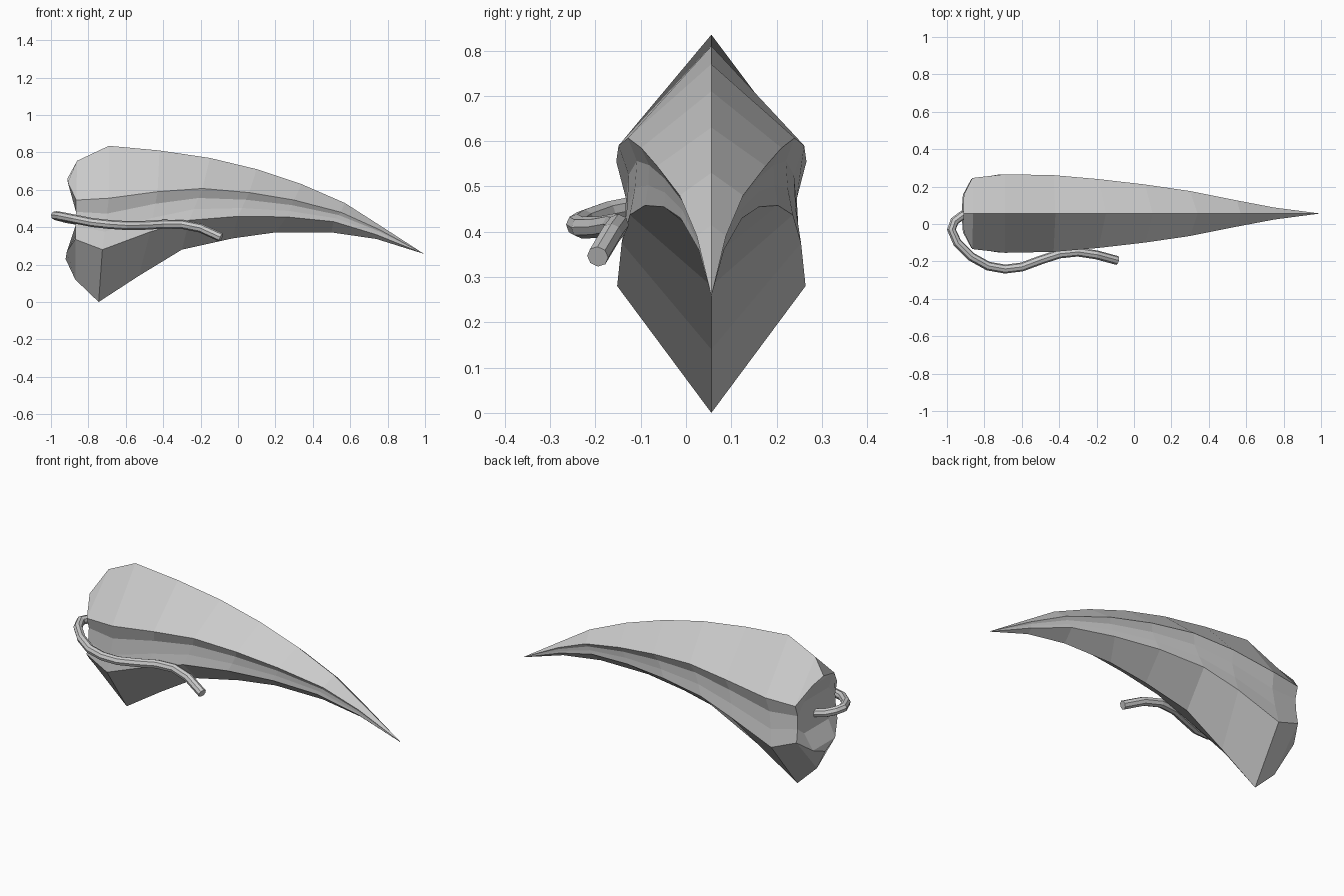
import bpy, bmesh
from mathutils import Vector

if "Cube" in bpy.data.objects:
    bpy.data.objects.remove(bpy.data.objects["Cube"])

CY = 0.056  # symmetry plane of the claw

# Rails along the claw, back to front: (x, half width, z)
top = [(-.86, 0, .755), (-.69, 0, .835), (-.42, 0, .81), (-.15, 0, .77), (.1, 0, .71),
       (.34, 0, .63), (.57, 0, .53), (.75, 0, .415)]
upper = [(-.865, .19, .545), (-.69, .21, .555), (-.43, .205, .59), (-.19, .184, .607), (.06, .155, .585),
         (.3, .12, .545), (.55, .07, .48), (.75, .032, .39)]
lower = [(-.87, .185, .335), (-.725, .208, .28), (-.47, .198, .375), (-.26, .18, .437), (0, .147, .458),
         (.26, .105, .455), (.51, .068, .43), (.74, .028, .36)]
bottom = [(-.87, 0, .12), (-.745, 0, 0), (-.53, 0, .14), (-.3, 0, .28), (-.03, 0, .34),
          (.2, 0, .372), (.5, 0, .372), (.74, 0, .337)]


def groove(u, l, t, squeeze):
    p = Vector(u).lerp(Vector(l), t)
    return (p.x, p.y * squeeze, p.z)


# Half sections, with the shallow side groove between upper and lower edges
halves = [[t, u, groove(u, l, .3, .9), groove(u, l, .65, .93), l, b]
          for t, u, l, b in zip(top, upper, lower, bottom)]
# Back end: two lobes with a notch between them
halves.insert(0, [(-.912, 0, .66), (-.91, .1, .64), (-.865, .11, .54),
                  (-.865, .11, .36), (-.915, .1, .27), (-.922, 0, .23)])

# Claw body
bm = bmesh.new()
rings = []
for h in halves:
    right = [bm.verts.new((x, CY - w, z)) for x, w, z in h]
    left = [bm.verts.new((x, CY + w, z)) for x, w, z in h[1:-1]]
    rings.append(right + left[::-1])
n = len(rings[0])
for a, b in zip(rings, rings[1:]):
    for i in range(n):
        j = (i + 1) % n
        bm.faces.new((a[i], a[j], b[j], b[i]))
tip = bm.verts.new((.995, CY, .257))
for i in range(n):
    bm.faces.new((rings[-1][i], rings[-1][(i + 1) % n], tip))
r = rings[0]
bm.faces.new((r[0], r[1], r[9]))
for i in range(1, 4):
    bm.faces.new((r[i], r[i + 1], r[9 - i], r[10 - i]))
bm.faces.new((r[4], r[5], r[6]))
bmesh.ops.recalc_face_normals(bm, faces=bm.faces)
mesh = bpy.data.meshes.new("claw")
bm.to_mesh(mesh)
bm.free()
bpy.context.collection.objects.link(bpy.data.objects.new("claw", mesh))

# Cord leaving the back notch and curling along the front side
path = [(-.85, .06, .435), (-.92, .045, .447), (-.96, .015, .458), (-.976, -.03, .462), (-.945, -.1, .458),
        (-.87, -.175, .443), (-.78, -.225, .425), (-.69, -.241, .415), (-.6, -.23, .409),
        (-.5, -.193, .41), (-.4, -.16, .416), (-.3, -.15, .415), (-.2, -.165, .395), (-.09, -.195, .345)]
curve = bpy.data.curves.new("cord", 'CURVE')
curve.dimensions = '3D'
curve.bevel_depth = .024
curve.bevel_resolution = 2
curve.use_fill_caps = True
spline = curve.splines.new('POLY')
spline.points.add(len(path) - 1)
for p, co in zip(spline.points, path):
    p.co = (*co, 1)
cord = bpy.data.objects.new("cord", curve)
bpy.context.collection.objects.link(cord)
bpy.context.view_layer.objects.active = cord
cord.select_set(True)
bpy.ops.object.convert(target='MESH')
bpy.ops.object.shade_flat()
